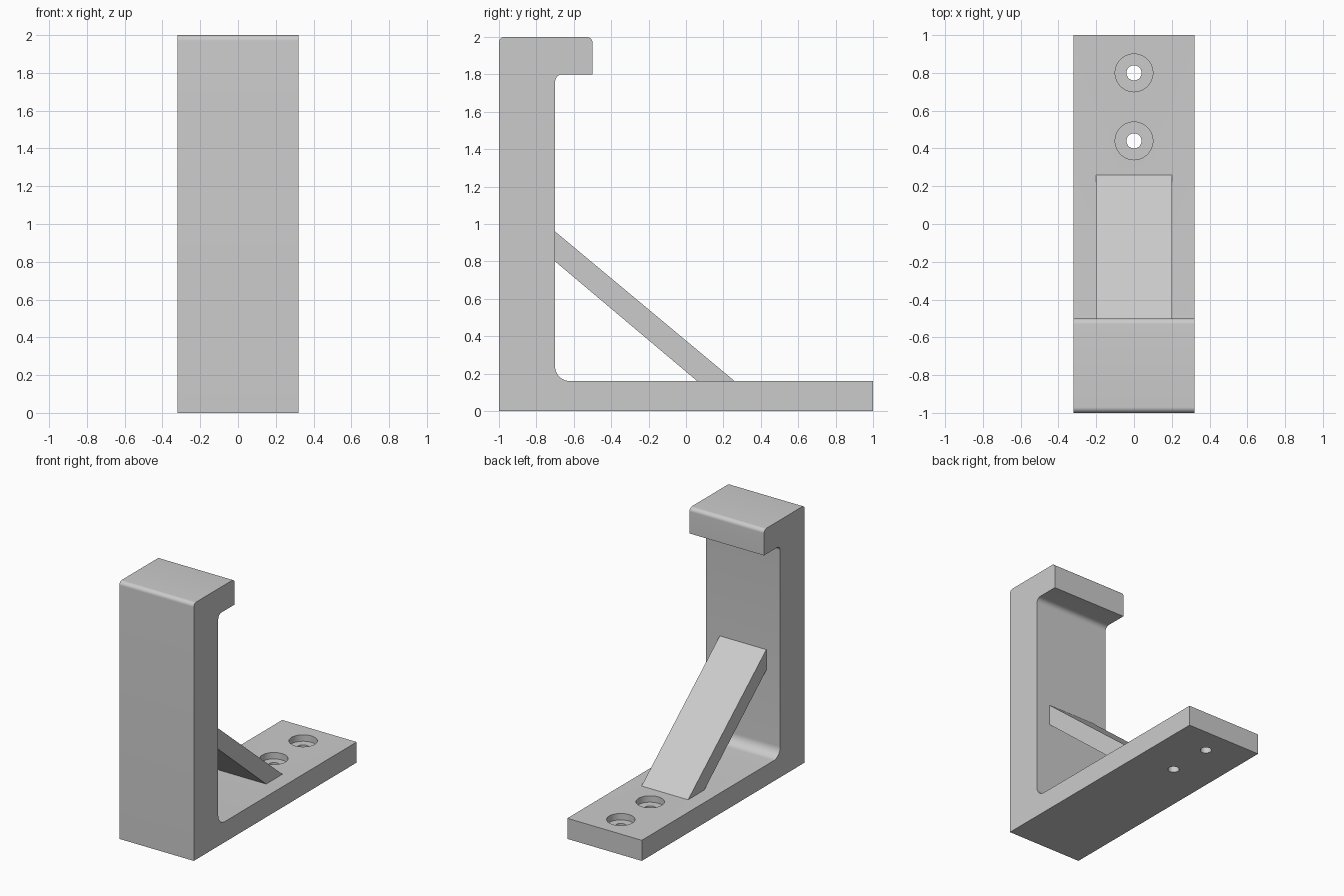
import bpy
import bmesh
import math
from mathutils import Vector

cube = bpy.data.objects.get("Cube")
if cube:
    bpy.data.objects.remove(cube, do_unlink=True)

grey = bpy.data.materials.new("plain grey")
grey.use_nodes = True
grey.diffuse_color = (0.6, 0.6, 0.6, 1)
grey.node_tree.nodes["Principled BSDF"].inputs["Base Color"].default_value = grey.diffuse_color


def rounded(corners, steps=10):
    """Turn (y, z, radius) corners into an outline with right-angle fillets."""
    outline = []
    for i, (y, z, r) in enumerate(corners):
        p = Vector((y, z))
        if r == 0:
            outline.append(p)
            continue
        a = (Vector(corners[i - 1][:2]) - p).normalized() * r
        b = (Vector(corners[(i + 1) % len(corners)][:2]) - p).normalized() * r
        for s in range(steps + 1):
            t = math.pi / 2 * s / steps
            outline.append(p + a * (1 - math.sin(t)) + b * (1 - math.cos(t)))
    return outline


def extrude_part(name, outline, half_width):
    """Extrude a side outline across the full width."""
    bm = bmesh.new()
    face = bm.faces.new([bm.verts.new((-half_width, y, z)) for y, z in outline])
    grown = bmesh.ops.extrude_face_region(bm, geom=[face])["geom"]
    verts = [v for v in grown if isinstance(v, bmesh.types.BMVert)]
    bmesh.ops.translate(bm, verts=verts, vec=(2 * half_width, 0, 0))
    bmesh.ops.recalc_face_normals(bm, faces=bm.faces)
    mesh = bpy.data.meshes.new(name)
    bm.to_mesh(mesh)
    bm.free()
    mesh.materials.append(grey)
    part = bpy.data.objects.new(name, mesh)
    bpy.context.collection.objects.link(part)
    return part


def select_only(part):
    bpy.ops.object.select_all(action='DESELECT')
    part.select_set(True)
    bpy.context.view_layer.objects.active = part


def drill(part, y, radius, bottom, top):
    """Cut a round vertical hole and discard the cutter."""
    bpy.ops.mesh.primitive_cylinder_add(vertices=48, radius=radius, depth=top - bottom,
                                        location=(0, y, (top + bottom) / 2))
    cutter = bpy.context.object
    cutter.name = "hole_cutter"
    cutter.hide_render = True
    cutter.data.materials.append(grey)
    select_only(part)
    mod = part.modifiers.new("hole", 'BOOLEAN')
    mod.operation = 'DIFFERENCE'
    mod.solver = 'EXACT'
    mod.object = cutter
    bpy.ops.object.modifier_apply(modifier=mod.name)
    bpy.data.objects.remove(cutter, do_unlink=True)


# Base, upright and hooked lip in one profile
bracket = extrude_part("bracket_body", rounded([
    (-1, 0, 0), (1, 0, 0), (1, 0.16, 0), (-0.7, 0.16, 0.08),
    (-0.7, 1.8, 0.04), (-0.5, 1.8, 0), (-0.5, 2, 0.03), (-1, 2, 0.03)]), 0.32)

# Counterbored screw holes
for y in (0.44, 0.8):
    drill(bracket, y, 0.1, 0.11, 0.3)
    drill(bracket, y, 0.04, -0.1, 0.3)

# Diagonal brace, its ends set slightly into the body
brace = extrude_part("diagonal_brace", [
    (-0.74, 0.8), (-0.7, 0.8), (0.06, 0.16), (0.06, 0.13),
    (0.26, 0.13), (0.26, 0.16), (-0.7, 0.96), (-0.74, 0.96)], 0.2)

select_only(bracket)
bpy.ops.object.shade_smooth_by_angle(angle=math.radians(30))
